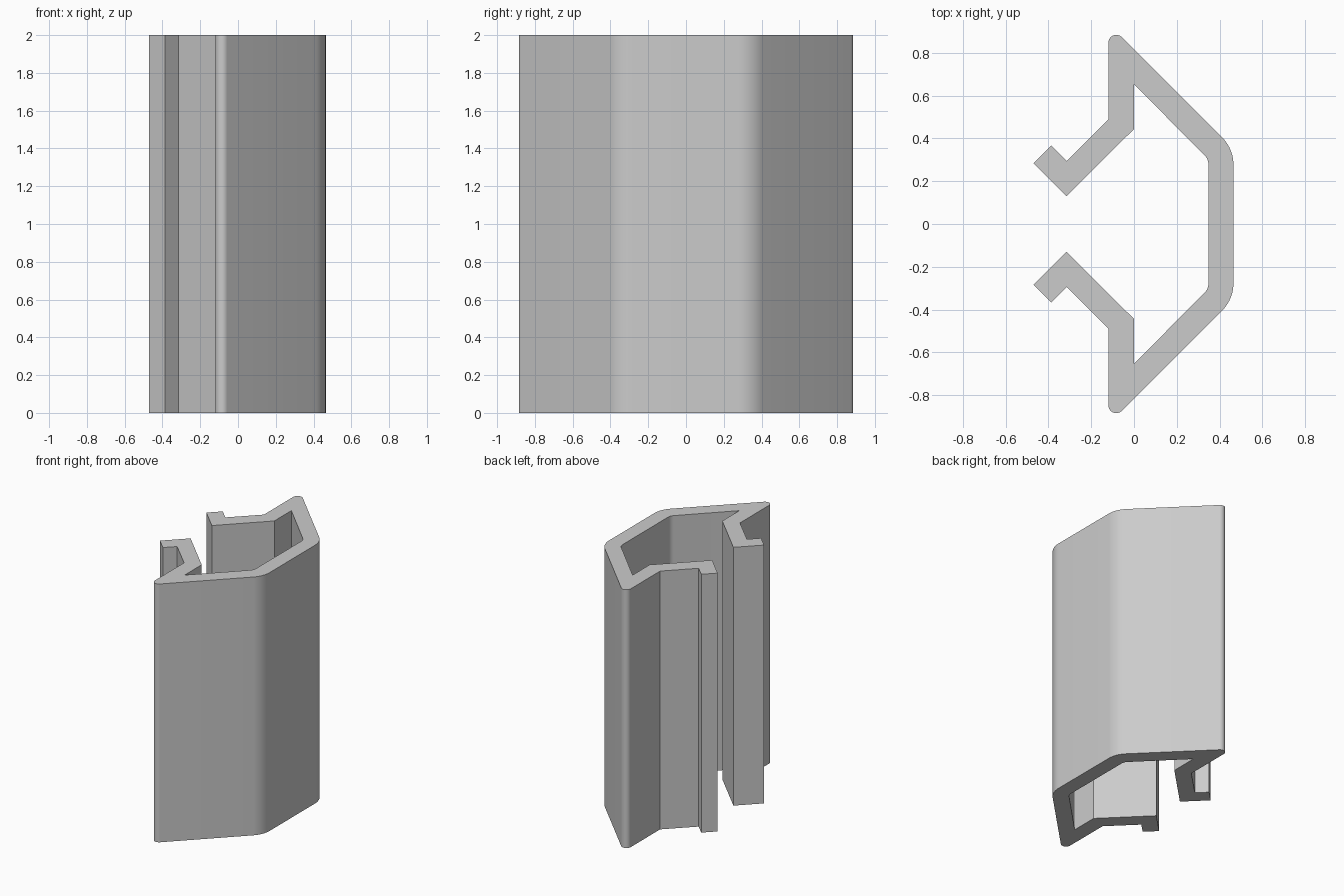
import bpy
import bmesh
import math

cube = bpy.data.objects.get("Cube")
if cube:
    bpy.data.objects.remove(cube, do_unlink=True)

HEIGHT = 2.0


def arc(cx, cy, r, start, end, steps):
    """Points along a circular arc, angles in degrees."""
    angles = [math.radians(start + (end - start) * i / steps) for i in range(steps + 1)]
    return [(cx + r * math.cos(a), cy + r * math.sin(a)) for a in angles]


# Half of the clip's wall section, from the outer face round to the inner face
half = arc(0.285, 0.277, 0.18, 0, 45, 10)            # outer shoulder
half += arc(-0.083, 0.847, 0.037, 45, 180, 14)       # rounded wing tip
half += [(-0.12, 0.488), (-0.315, 0.295), (-0.387, 0.366), (-0.47, 0.284),
         (-0.315, 0.13), (0, 0.444), (0, 0.653)]     # hooked arm
half += arc(0.285, 0.277, 0.063, 45, 0, 8)           # inner shoulder

# Mirror across y, closing the loop
outline = half + [(x, -y) for x, y in reversed(half)]

# Extrude the section upwards
bm = bmesh.new()
base = bm.faces.new([bm.verts.new((x, y, 0)) for x, y in outline])
top = bmesh.ops.extrude_face_region(bm, geom=[base], use_keep_orig=True)["geom"]
bmesh.ops.translate(bm, vec=(0, 0, HEIGHT),
                    verts=[g for g in top if isinstance(g, bmesh.types.BMVert)])
bmesh.ops.recalc_face_normals(bm, faces=bm.faces)
mesh = bpy.data.meshes.new("clip_profile")
bm.to_mesh(mesh)
bm.free()

clip = bpy.data.objects.new("clip_profile", mesh)
bpy.context.collection.objects.link(clip)

# Plain grey material
grey = bpy.data.materials.new("light_grey")
grey.use_nodes = True
color = (0.6, 0.6, 0.6, 1)
grey.diffuse_color = color
grey.node_tree.nodes["Principled BSDF"].inputs["Base Color"].default_value = color
mesh.materials.append(grey)

# Smooth the rounded corners, keep the folds sharp
bpy.ops.object.select_all(action='DESELECT')
clip.select_set(True)
bpy.context.view_layer.objects.active = clip
bpy.ops.object.shade_smooth_by_angle(angle=math.radians(25))
